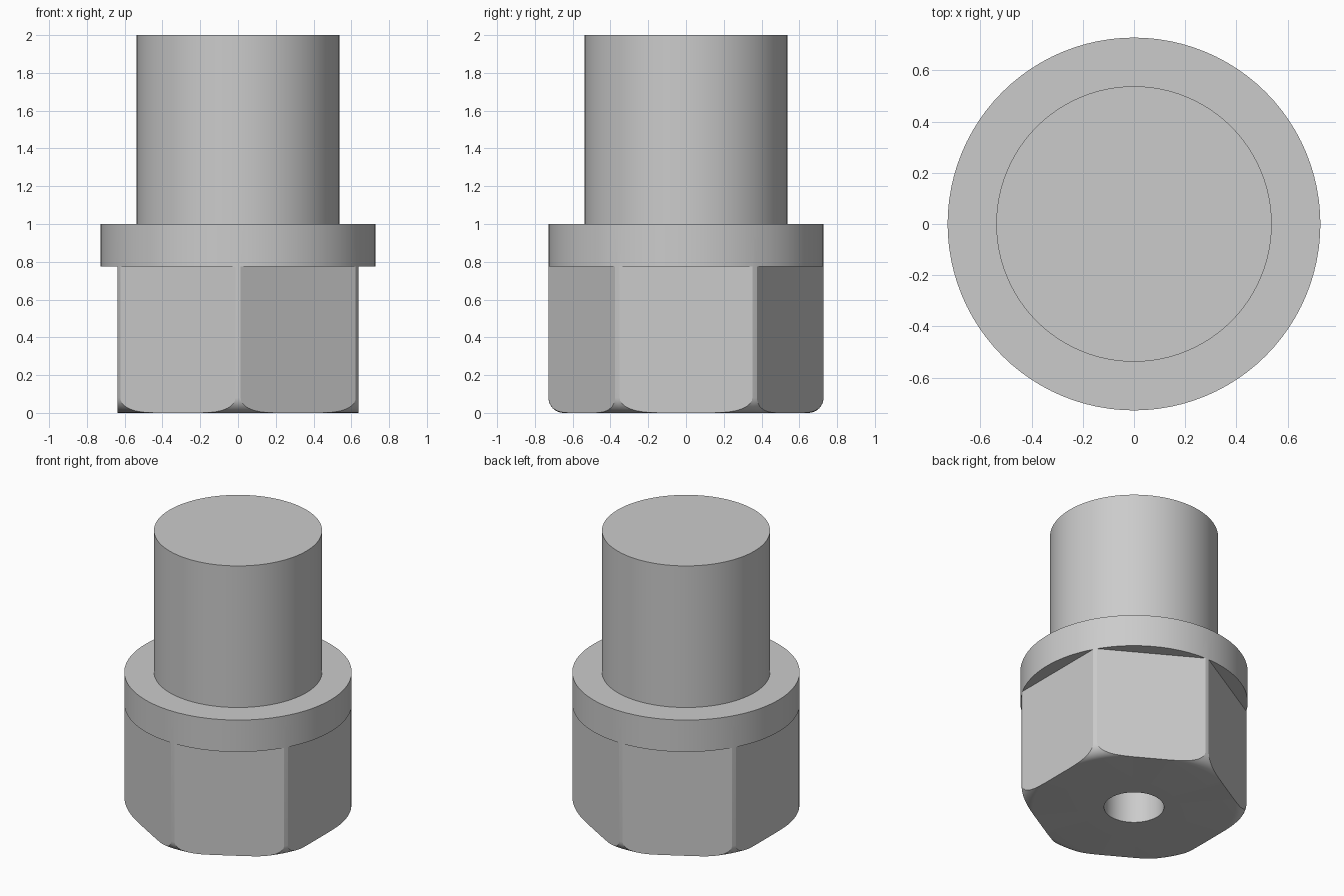
import bpy, bmesh, math
from mathutils import Matrix, Vector

cube = bpy.data.objects.get("Cube")
if cube:
    bpy.data.objects.remove(cube, do_unlink=True)

FLANGE_R, SHANK_R, HOLE_R = 0.728, 0.538, 0.192
FLAT, FLANGE_Z, SHOULDER_Z, TOP_Z = 0.637, 0.775, 1.0, 2.0
HOLE_DEPTH, FILLET = 1.0, 0.08

metal = bpy.data.materials.new("plain grey")
metal.use_nodes = True
grey = (0.6, 0.6, 0.6, 1)
metal.diffuse_color = grey
metal.node_tree.nodes["Principled BSDF"].inputs["Base Color"].default_value = grey


def to_object(bm, name):
    bmesh.ops.recalc_face_normals(bm, faces=bm.faces)
    mesh = bpy.data.meshes.new(name)
    bm.to_mesh(mesh)
    bm.free()
    mesh.materials.append(metal)
    obj = bpy.data.objects.new(name, mesh)
    bpy.context.collection.objects.link(obj)
    return obj


# Turned body: blind hole, rounded lower edge, flange, shank
profile = [(0, HOLE_DEPTH), (HOLE_R, HOLE_DEPTH), (HOLE_R, 0)]
for i in range(9):
    a = math.pi / 2 * i / 8
    profile.append((FLANGE_R - FILLET + FILLET * math.sin(a),
                    FILLET - FILLET * math.cos(a)))
profile += [(FLANGE_R, SHOULDER_Z), (SHANK_R, SHOULDER_Z), (SHANK_R, TOP_Z), (0, TOP_Z)]

bm = bmesh.new()
verts = [bm.verts.new((r, 0, z)) for r, z in profile]
edges = [bm.edges.new(pair) for pair in zip(verts, verts[1:])]
bmesh.ops.spin(bm, geom=verts + edges, axis=(0, 0, 1), cent=(0, 0, 0),
               angle=math.tau, steps=96, use_merge=True)
bmesh.ops.remove_doubles(bm, verts=bm.verts, dist=1e-5)
body = to_object(bm, "hex_bolt_body")
bpy.context.view_layer.objects.active = body
body.select_set(True)

# Six flats milled below the flange
for i in range(6):
    bm = bmesh.new()
    bmesh.ops.create_cube(bm, size=1)
    height = FLANGE_Z + 0.2
    bmesh.ops.scale(bm, verts=bm.verts, vec=(0.4, 0.9, height))
    bmesh.ops.translate(bm, verts=bm.verts, vec=Vector((FLAT + 0.2, 0, FLANGE_Z - height / 2)))
    bmesh.ops.rotate(bm, verts=bm.verts, cent=(0, 0, 0),
                     matrix=Matrix.Rotation(i * math.pi / 3, 3, "Z"))
    cutter = to_object(bm, "flat_cutter")
    cutter.hide_render = True
    cut = body.modifiers.new("flat", "BOOLEAN")
    cut.operation, cut.solver, cut.object = "DIFFERENCE", "EXACT", cutter
    bpy.ops.object.modifier_apply(modifier=cut.name)
    bpy.data.objects.remove(cutter, do_unlink=True)

# Smooth round walls, crisp edges
bpy.ops.object.shade_smooth_by_angle(angle=math.radians(20))
